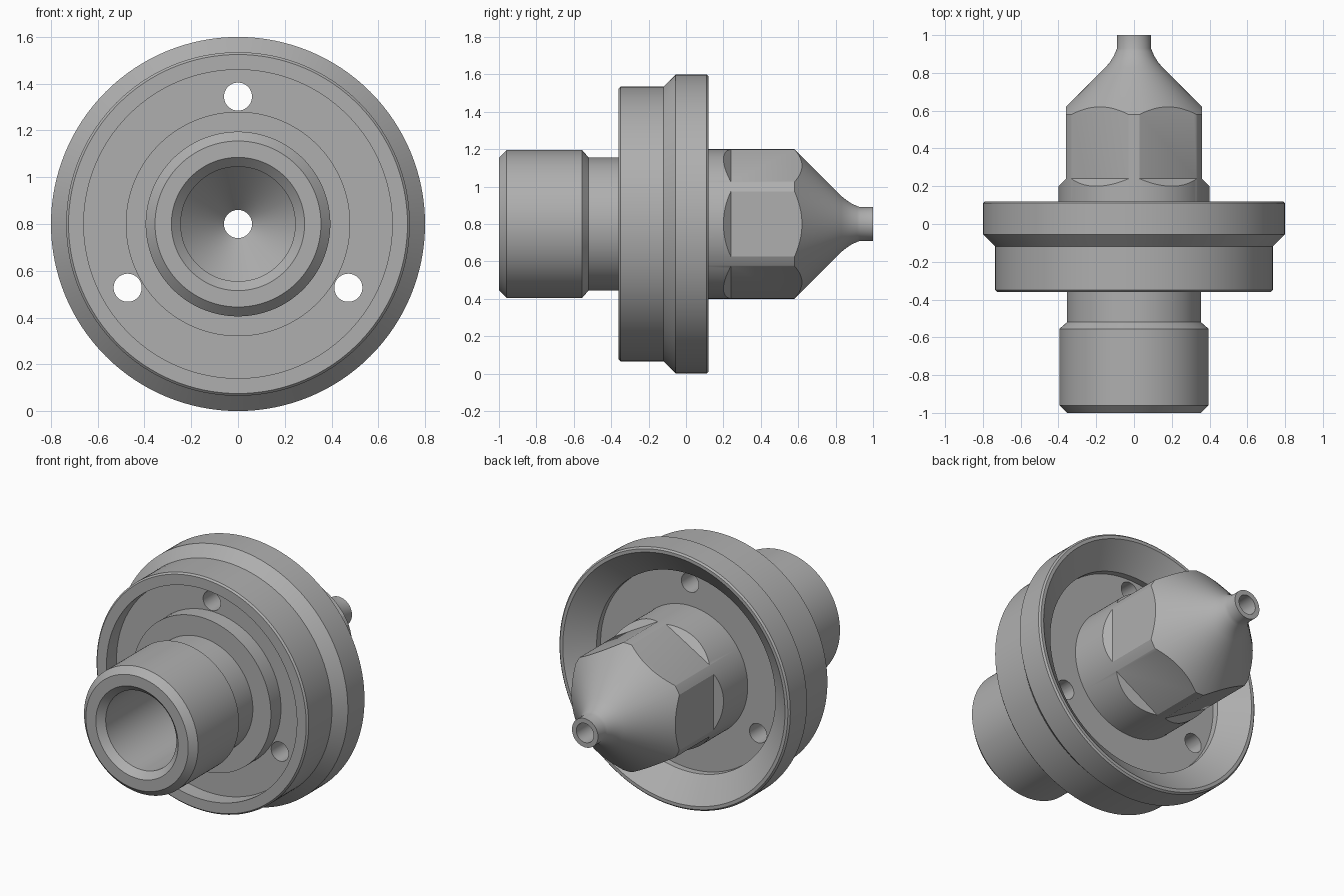
import bpy
import bmesh
import math
from mathutils import Matrix, Vector

SEGMENTS = 128
CENTRE = Vector((0, 0, 0.8))

cube = bpy.data.objects.get("Cube")
if cube:
    bpy.data.objects.remove(cube, do_unlink=True)

# Plain machined metal
metal = bpy.data.materials.new("grey_metal")
metal.use_nodes = True
GREY = (0.43, 0.43, 0.43, 1)
metal.diffuse_color = GREY
metal.node_tree.nodes["Principled BSDF"].inputs["Base Color"].default_value = GREY


def make_object(name, bm):
    bmesh.ops.recalc_face_normals(bm, faces=bm.faces)
    mesh = bpy.data.meshes.new(name)
    bm.to_mesh(mesh)
    bm.free()
    mesh.materials.append(metal)
    obj = bpy.data.objects.new(name, mesh)
    bpy.context.collection.objects.link(obj)
    return obj


def revolve(name, profile):
    """Turn a closed (radius, y) profile about the y axis."""
    bm = bmesh.new()
    verts = [bm.verts.new((0, y, r)) for r, y in profile]
    edges = [bm.edges.new((a, b)) for a, b in zip(verts, verts[1:] + verts[:1])]
    bmesh.ops.spin(bm, geom=verts + edges, cent=(0, 0, 0), axis=(0, 1, 0),
                   angle=math.tau, steps=SEGMENTS, use_merge=True)
    bmesh.ops.remove_doubles(bm, verts=bm.verts, dist=0.0001)
    bmesh.ops.translate(bm, verts=bm.verts, vec=CENTRE)
    return make_object(name, bm)


def cut(target, cutter):
    """Subtract the cutter and throw it away."""
    cutter.hide_render = True
    mod = target.modifiers.new("cut", "BOOLEAN")
    mod.operation = "DIFFERENCE"
    mod.solver = "EXACT"
    mod.object = cutter
    bpy.context.view_layer.objects.active = target
    bpy.ops.object.modifier_apply(modifier=mod.name)
    bpy.data.objects.remove(cutter, do_unlink=True)


# Front stem: chamfered end, wide collar, relief neck
stem = [(0.285, -1), (0.355, -1), (0.395, -0.96), (0.395, -0.555),
        (0.355, -0.52), (0.355, -0.36)]

# Flange: front hub, ring recess, stepped rim, conical dish at the back
flange = [(0.48, -0.36), (0.48, -0.26), (0.66, -0.26), (0.66, -0.36),
          (0.725, -0.36), (0.735, -0.35), (0.735, -0.12), (0.8, -0.055),
          (0.8, 0.11), (0.79, 0.12), (0.77, 0.12), (0.62, 0), (0.62, -0.04)]

# Nozzle: round base, cone, filleted tip
nozzle = [(0.4, -0.04), (0.4, 0.58), (0.15, 0.83), (0.127, 0.858),
          (0.108, 0.888), (0.096, 0.915), (0.09, 0.93), (0.09, 1)]

# Bore: tip hole, inner cone, wide bore up to the mouth chamfer
bore = [(0.06, 1), (0.06, 0.7), (0.245, 0.5), (0.245, -0.96)]

body = revolve("nozzle_body", stem + flange + nozzle + bore)

# Six wrench flats with sloped run-outs
for i in range(6):
    bm = bmesh.new()
    section = [(0.36, 0.24), (0.5, 0.1), (0.5, 0.7), (0.36, 0.7)]
    face = bm.faces.new([bm.verts.new((x, y, -0.3)) for x, y in section])
    side = bmesh.ops.extrude_face_region(bm, geom=[face])["geom"]
    bmesh.ops.translate(bm, vec=(0, 0, 0.6),
                        verts=[v for v in side if isinstance(v, bmesh.types.BMVert)])
    turn = Matrix.Rotation(i * math.pi / 3, 4, "Y")
    bmesh.ops.transform(bm, matrix=Matrix.Translation(CENTRE) @ turn, verts=bm.verts)
    cut(body, make_object("flat_cutter", bm))

# Three through holes in the flange web
for i in range(3):
    angle = math.pi / 2 + i * math.tau / 3
    place = CENTRE + 0.545 * Vector((math.cos(angle), 0, math.sin(angle)))
    place.y = -0.15
    bm = bmesh.new()
    bmesh.ops.create_cone(bm, cap_ends=True, segments=48, radius1=0.06,
                          radius2=0.06, depth=0.4,
                          matrix=Matrix.Translation(place) @ Matrix.Rotation(math.pi / 2, 4, "X"))
    cut(body, make_object("hole_cutter", bm))

# Smooth turned surfaces, crisp machined edges
bpy.ops.object.select_all(action="DESELECT")
body.select_set(True)
bpy.context.view_layer.objects.active = body
bpy.ops.object.shade_smooth_by_angle(angle=math.radians(25))
